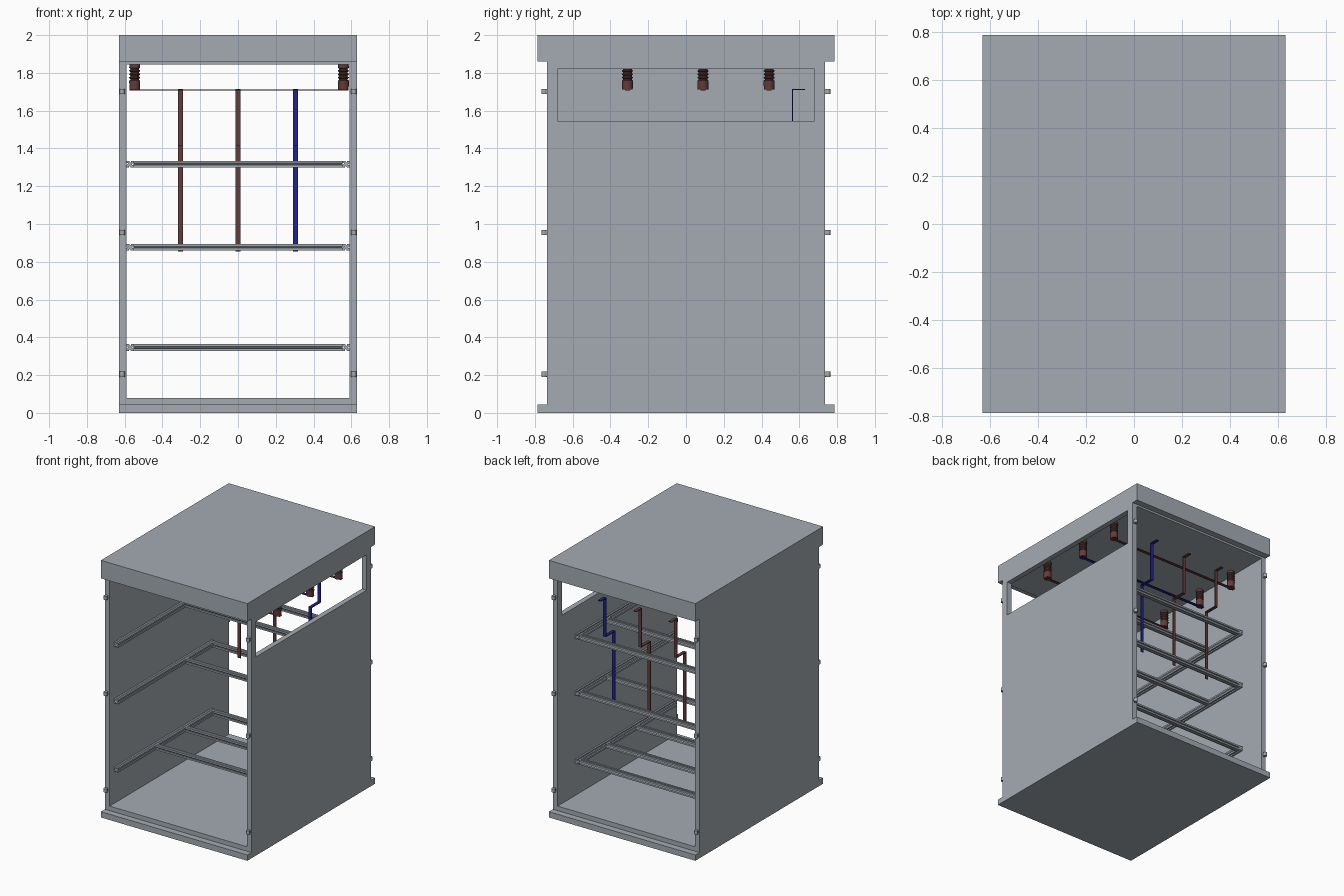
import bpy, bmesh
from math import pi, cos, sin, radians
from mathutils import Matrix, Vector

if "Cube" in bpy.data.objects:
    bpy.data.objects.remove(bpy.data.objects["Cube"], do_unlink=True)


def make_material(name, rgb):
    m = bpy.data.materials.new(name)
    m.use_nodes = True
    color = (*rgb, 1)
    m.diffuse_color = color
    m.node_tree.nodes["Principled BSDF"].inputs["Base Color"].default_value = color
    return m


GREY = make_material("steel grey", (0.37, 0.41, 0.45))
BROWN = make_material("dark brown", (0.125, 0.045, 0.042))
BLUE = make_material("dark blue", (0.016, 0.016, 0.27))


def finish(name, bm, mat):
    bmesh.ops.recalc_face_normals(bm, faces=bm.faces)
    mesh = bpy.data.meshes.new(name)
    bm.to_mesh(mesh)
    bm.free()
    mesh.materials.append(mat)
    obj = bpy.data.objects.new(name, mesh)
    bpy.context.collection.objects.link(obj)
    return obj


def add_box(bm, x, y, z):
    """Box from three (low, high) ranges."""
    size = [r[1] - r[0] for r in (x, y, z)]
    mid = [(r[0] + r[1]) / 2 for r in (x, y, z)]
    bmesh.ops.create_cube(bm, size=1, matrix=Matrix.Translation(mid) @ Matrix.Diagonal((*size, 1)))


def boxes(name, mat, *ranges):
    bm = bmesh.new()
    for r in ranges:
        add_box(bm, *r)
    return finish(name, bm, mat)


W, D, BODY = 0.63, 0.785, 0.735
INNER = 0.59
FLOOR, CEIL, LID = 0.08, 1.845, 1.86

# Cabinet shell
boxes("lid", GREY, ((-W, W), (-D, D), (LID, 2)))
boxes("base_plate", GREY, ((-W, W), (-D, D), (0, 0.045)))
boxes("floor_panel", GREY, ((-INNER, INNER), (-BODY, BODY), (0.045, FLOOR)))
boxes("ceiling_panel", GREY, ((-INNER, INNER), (-BODY, BODY), (CEIL, LID)))
boxes("right_wall", GREY, ((-W, -INNER), (-BODY, BODY), (0.045, LID)))
left_wall = boxes("left_wall", GREY, ((INNER, W), (-BODY, BODY), (0.045, LID)))

# Long window cut through the left wall
cutter = boxes("window_cutter", GREY, ((0.5, 0.7), (-0.68, 0.68), (1.545, 1.82)))
cutter.hide_render = True
cut = left_wall.modifiers.new("window", 'BOOLEAN')
cut.operation = 'DIFFERENCE'
cut.object = cutter
bpy.context.view_layer.objects.active = left_wall
bpy.ops.object.modifier_apply(modifier=cut.name)
bpy.data.objects.remove(cutter, do_unlink=True)

# Hinge pins on the four vertical edges
for sx, side in ((-1, "right"), (1, "left")):
    for sy, end in ((-1, "front"), (1, "back")):
        bm = bmesh.new()
        for z in (0.205, 0.955, 1.702):
            x, y = sx * 0.613, sy * 0.751
            bmesh.ops.create_cone(bm, cap_ends=True, segments=16, radius1=0.014, radius2=0.014,
                                  depth=0.028, matrix=Matrix.Translation((x, y, z)))
            add_box(bm, (x - 0.009, x + 0.009), sorted((sy * BODY, y)), (z - 0.013, z + 0.013))
        finish(f"{end}_{side}_hinges", bm, GREY)


def add_slotted_rail(bm, start, end):
    """Extruded square profile with a slot in each side."""
    start, end = Vector(start), Vector(end)
    h, slot, core = 0.0175, 0.005, 0.008
    quarter = [(h, slot), (h, h), (slot, h), (slot, core)]
    outline = []
    for k in range(4):
        c, s = round(cos(k * pi / 2)), round(sin(k * pi / 2))
        outline += [(c * a - s * b, s * a + c * b) for a, b in quarter]
    along = (end - start).normalized()
    side = along.cross(Vector((0, 0, 1)))
    verts = [bm.verts.new(start + side * a + Vector((0, 0, b))) for a, b in outline]
    face = bm.faces.new(verts)
    new = bmesh.ops.extrude_face_region(bm, geom=[face])["geom"]
    bmesh.ops.translate(bm, vec=end - start, verts=[v for v in new if isinstance(v, bmesh.types.BMVert)])


# Mounting frames: two side rails with cross rails between them
RAIL_X = 0.572
for name, z, crosses in (("lower", 0.346, (-0.2, 0.165, 0.5)),
                         ("middle", 0.877, (0.165, 0.5)),
                         ("upper", 1.317, (0.165, 0.5))):
    bm = bmesh.new()
    for s in (-1, 1):
        add_slotted_rail(bm, (s * RAIL_X, -0.68, z), (s * RAIL_X, 0.52, z))
    for y in crosses:
        add_slotted_rail(bm, (-RAIL_X + 0.0175, y, z), (RAIL_X - 0.0175, y, z))
    finish(f"{name}_frame", bm, GREY)

# Stepped vertical conductors near the back
T = 0.006
for name, x, mat in (("right", -0.305, BROWN), ("middle", 0, BROWN), ("left", 0.305, BLUE)):
    xr = (x - 0.0125, x + 0.0125)
    boxes(f"{name}_vertical_bar", mat,
          (xr, (0.56, 0.63), (1.715 - T, 1.715)),
          (xr, (0.56, 0.56 + T), (1.415, 1.715 - T)),
          (xr, (0.45, 0.56 + T), (1.415 - T, 1.415)),
          (xr, (0.45, 0.45 + T), (0.855, 1.415 - T)))


def insulator(name, x, y):
    """Ribbed turned post hanging from the ceiling."""
    top, bottom = CEIL, 1.712
    profile = [(0, top), (0.028, top)]
    for k in range(4):
        z = top - 0.018 - k * 0.018
        profile += [(0.029, z), (0.023, z - 0.005), (0.023, z - 0.01), (0.029, z - 0.014)]
    profile += [(0.028, bottom), (0, bottom)]
    bm = bmesh.new()
    verts = [bm.verts.new((x + r, y, z)) for r, z in profile]
    edges = [bm.edges.new(pair) for pair in zip(verts, verts[1:])]
    bmesh.ops.spin(bm, geom=verts + edges, cent=(x, y, 0), axis=(0, 0, 1), angle=2 * pi, steps=20)
    bmesh.ops.remove_doubles(bm, verts=bm.verts, dist=0.0001)
    obj = finish(name, bm, BROWN)
    bpy.ops.object.select_all(action='DESELECT')
    obj.select_set(True)
    bpy.context.view_layer.objects.active = obj
    bpy.ops.object.shade_smooth_by_angle(angle=radians(30))


# Ceiling insulators in pairs, each pair carrying a thin crossways bar
for name, y, mat in (("front", -0.31, BROWN), ("middle", 0.09, BLUE), ("back", 0.44, BROWN)):
    insulator(f"{name}_right_insulator", -0.547, y)
    insulator(f"{name}_left_insulator", 0.558, y)
    boxes(f"{name}_cross_bar", mat, ((-0.575, 0.585), (y - 0.0125, y + 0.0125), (1.708, 1.712)))
